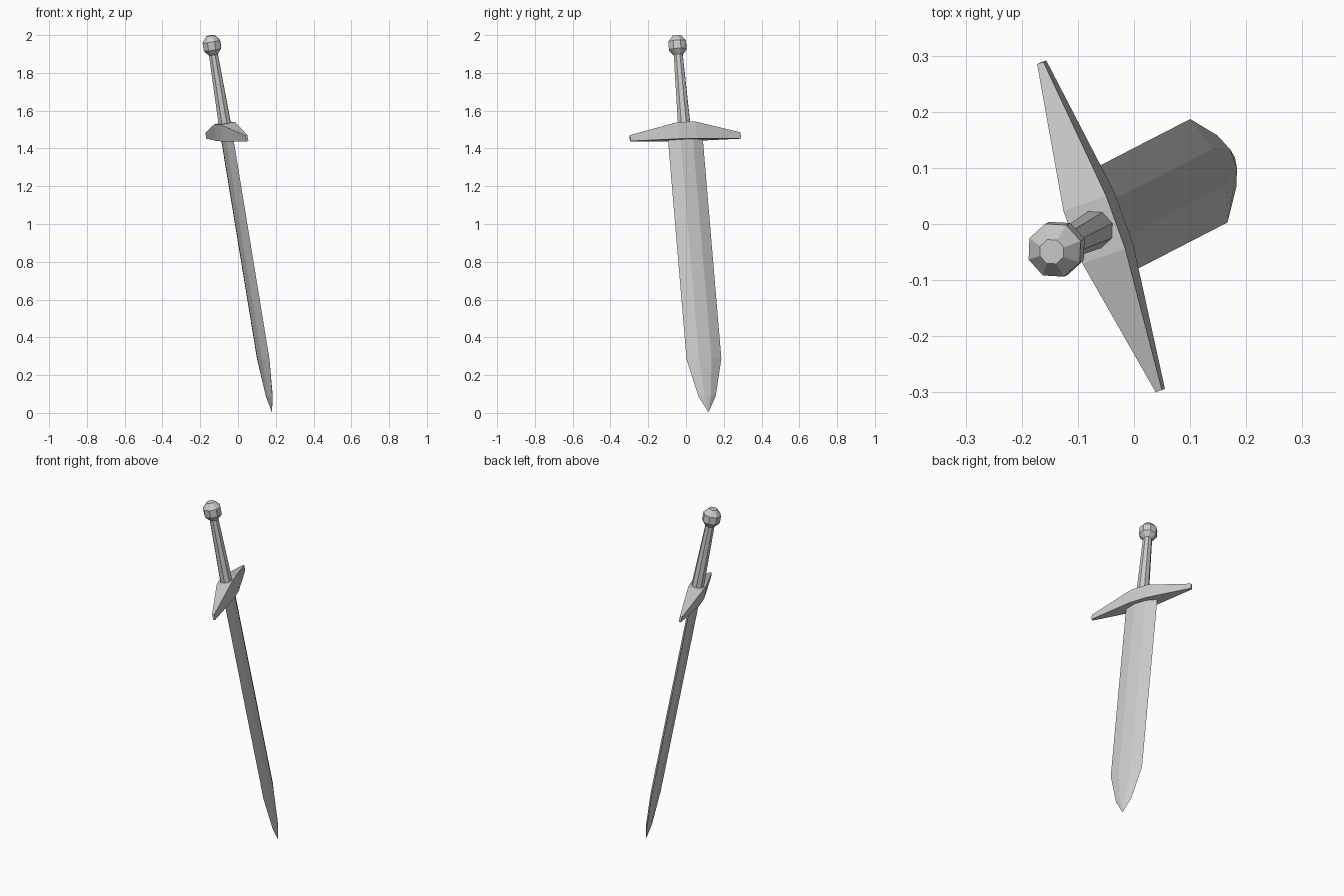
import bpy, bmesh, math
from mathutils import Matrix, Vector

if "Cube" in bpy.data.objects:
    bpy.data.objects.remove(bpy.data.objects["Cube"])

# Tilted sword frame: X = guard direction, Y = blade normal, Z = towards pommel
up = Vector((-0.161, -0.083, 0.984)).normalized()
u = Vector((-0.342, 0.939, 0.037))
u = (u - up * u.dot(up)).normalized()
n = up.cross(u)
frame = Matrix((u, n, up)).transposed().to_4x4()
frame.translation = Vector((-0.138, -0.045, 1.945))


def loft(name, sections):
    """Skin a list of equal-sized vertex rings and cap both ends."""
    bm = bmesh.new()
    rings = [[bm.verts.new(p) for p in ring] for ring in sections]
    k = len(rings[0])
    for a, b in zip(rings, rings[1:]):
        for i in range(k):
            j = (i + 1) % k
            bm.faces.new((a[i], a[j], b[j], b[i]))
    bm.faces.new(rings[0])
    bm.faces.new(rings[-1])
    bmesh.ops.remove_doubles(bm, verts=bm.verts, dist=0.0001)
    bmesh.ops.recalc_face_normals(bm, faces=bm.faces)
    mesh = bpy.data.meshes.new(name)
    bm.to_mesh(mesh)
    bm.free()
    ob = bpy.data.objects.new(name, mesh)
    ob.matrix_world = frame
    bpy.context.collection.objects.link(ob)
    return ob


def octagon(s, r):
    return [(r * math.cos(i * math.pi / 4), r * math.sin(i * math.pi / 4), -s)
            for i in range(8)]


def blade_ring(s, w, f, t):
    return [(w, 0, -s), (f, t, -s), (-f, t, -s),
            (-w, 0, -s), (-f, -t, -s), (f, -t, -s)]


def guard_ring(x, top, t):
    return [(x, -t, -0.508), (x, t, -0.508), (x, t, -top), (x, -t, -top)]


# Pommel: faceted ball
loft("pommel", [octagon(s, r) for s, r in
                ((-0.053, 0.023), (-0.022, 0.05), (0.022, 0.05), (0.053, 0.023))])

# Grip: eight-sided, wider at the guard
loft("grip", [octagon(0.03, 0.025), octagon(0.43, 0.035)])

# Crossguard: thick middle tapering to thin ends
loft("crossguard", [guard_ring(x, top, t) for x, top, t in
                    ((-0.311, 0.476, 0.006), (-0.05, 0.418, 0.041),
                     (0.05, 0.418, 0.041), (0.311, 0.476, 0.006))])

# Blade: flattened hexagon section narrowing to a point
loft("blade", [blade_ring(*p) for p in
               ((0.49, 0.098, 0.035, 0.02), (1.687, 0.098, 0.035, 0.02),
                (1.887, 0.049, 0.0175, 0.013), (1.975, 0, 0, 0))])
